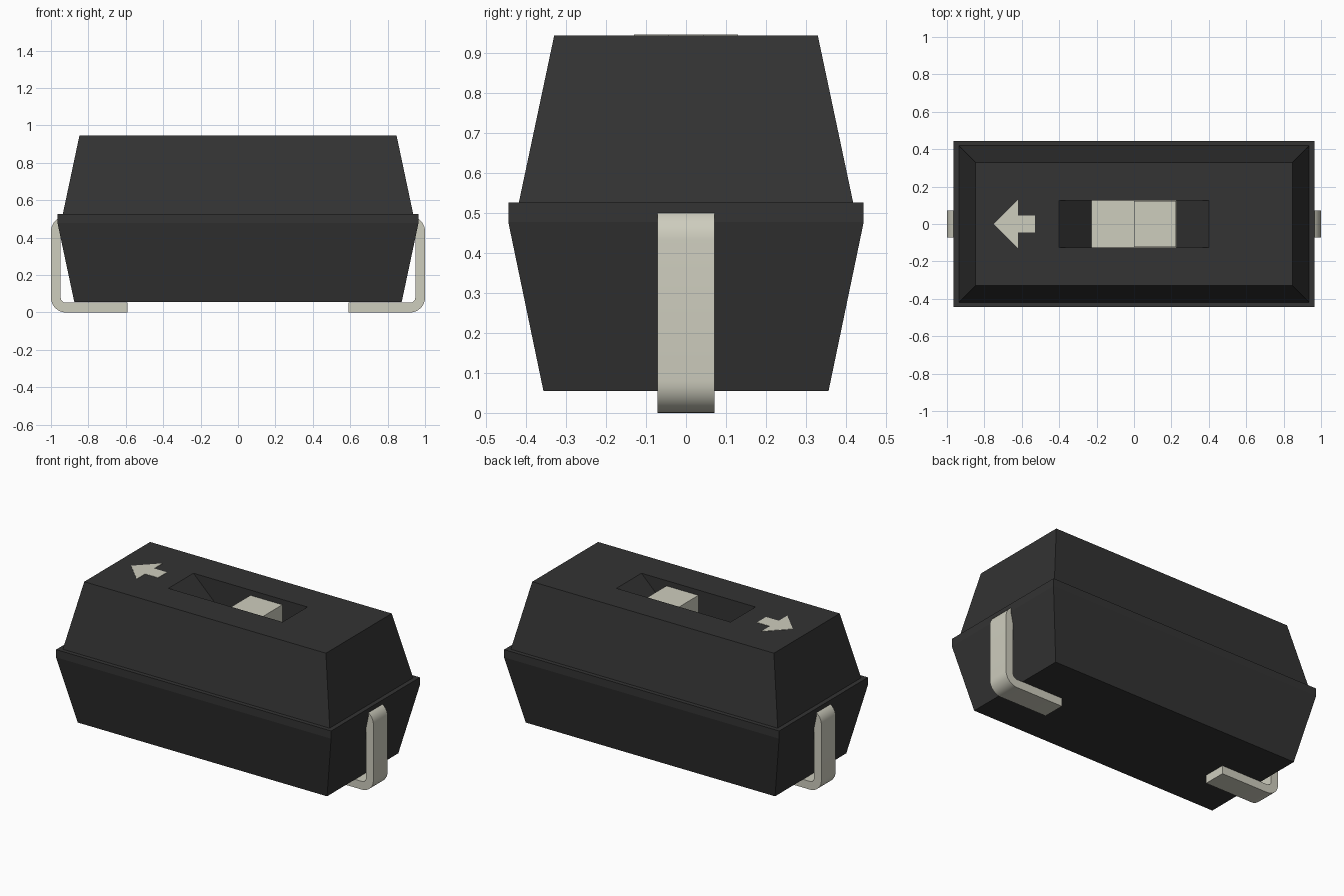
import bpy, bmesh, math

if "Cube" in bpy.data.objects:
    bpy.data.objects.remove(bpy.data.objects["Cube"])


def material(name, rgb):
    m = bpy.data.materials.new(name)
    m.use_nodes = True
    m.diffuse_color = (*rgb, 1)
    m.node_tree.nodes["Principled BSDF"].inputs["Base Color"].default_value = (*rgb, 1)
    return m


black = material("black plastic", (0.033, 0.033, 0.033))
beige = material("pale beige", (0.617, 0.61, 0.515))


def add_object(name, bm, *mats):
    bmesh.ops.recalc_face_normals(bm, faces=bm.faces)
    mesh = bpy.data.meshes.new(name)
    bm.to_mesh(mesh)
    bm.free()
    for m in mats:
        mesh.materials.append(m)
    ob = bpy.data.objects.new(name, mesh)
    bpy.context.collection.objects.link(ob)
    return ob


def loft(name, rings, *mats):
    """Skin rectangles (half x, half y, z) and cap both ends; the last cap takes the last material."""
    bm = bmesh.new()
    loops = [[bm.verts.new((sx * hx, sy * hy, z))
              for sx, sy in ((-1, -1), (1, -1), (1, 1), (-1, 1))] for hx, hy, z in rings]
    for a, b in zip(loops, loops[1:]):
        for i in range(4):
            j = (i + 1) % 4
            bm.faces.new((a[i], a[j], b[j], b[i]))
    bm.faces.new(loops[0])
    bm.faces.new(loops[-1]).material_index = len(mats) - 1
    return add_object(name, bm, *mats)


def prism(name, outline, to_3d, depth, mat):
    """Extrude a flat outline along the depth vector."""
    bm = bmesh.new()
    face = bm.faces.new([bm.verts.new(to_3d(u, v)) for u, v in outline])
    new = bmesh.ops.extrude_face_region(bm, geom=[face])["geom"]
    bmesh.ops.translate(bm, vec=depth, verts=[g for g in new if isinstance(g, bmesh.types.BMVert)])
    return add_object(name, bm, mat)


def arc(cx, cz, r, start, end, steps=8):
    return [(cx + r * math.cos(math.radians(start + (end - start) * i / steps)),
             cz + r * math.sin(math.radians(start + (end - start) * i / steps)))
            for i in range(steps + 1)]


# Housing: flared base, and a tapered lid whose top drops into the slot
loft("base", [(0.875, 0.357, 0.055), (0.965, 0.445, 0.478), (0.965, 0.445, 0.527)], black)
slot_floor = 0.775
loft("lid", [(0.938, 0.42, 0.52), (0.848, 0.33, 0.945), (0.4, 0.125, 0.945),
             (0.226, 0.125, slot_floor)], black, beige)

# Slider knob in the right half of the slot
prism("slider", [(0, -0.124), (0.224, -0.124), (0.224, 0.124), (0, 0.124)],
      lambda x, y: (x, y, slot_floor), (0, 0, 0.137), beige)

# Direction arrow plate
head = [(-0.75, 0), (-0.62, -0.13), (-0.62, -0.045), (-0.53, -0.045)]
arrow = head + [(x, -y) for x, y in reversed(head[1:])]
prism("arrow_mark", arrow, lambda x, y: (x, y, 0.943), (0, 0, 0.004), beige)

# Bent metal leads
r_out, thick, half_w, top = 0.08, 0.052, 0.071, 0.514
r_in = r_out - thick
cx, low, high = 1 - r_out, r_out, top - r_out
profile = ([(0.59, 0)] + arc(cx, low, r_out, -90, 0) + arc(cx, high, r_out, 0, 90)
           + [(0.88, top), (0.88, top - thick)]
           + arc(cx, high, r_in, 90, 0) + arc(cx, low, r_in, 0, -90) + [(0.59, thick)])
for side, label in ((1, "left"), (-1, "right")):
    lead = prism(label + "_lead", profile, lambda x, z: (side * x, -half_w, z),
                 (0, 2 * half_w, 0), beige)
    bpy.ops.object.select_all(action="DESELECT")
    lead.select_set(True)
    bpy.context.view_layer.objects.active = lead
    bpy.ops.object.shade_smooth_by_angle(angle=math.radians(30))
